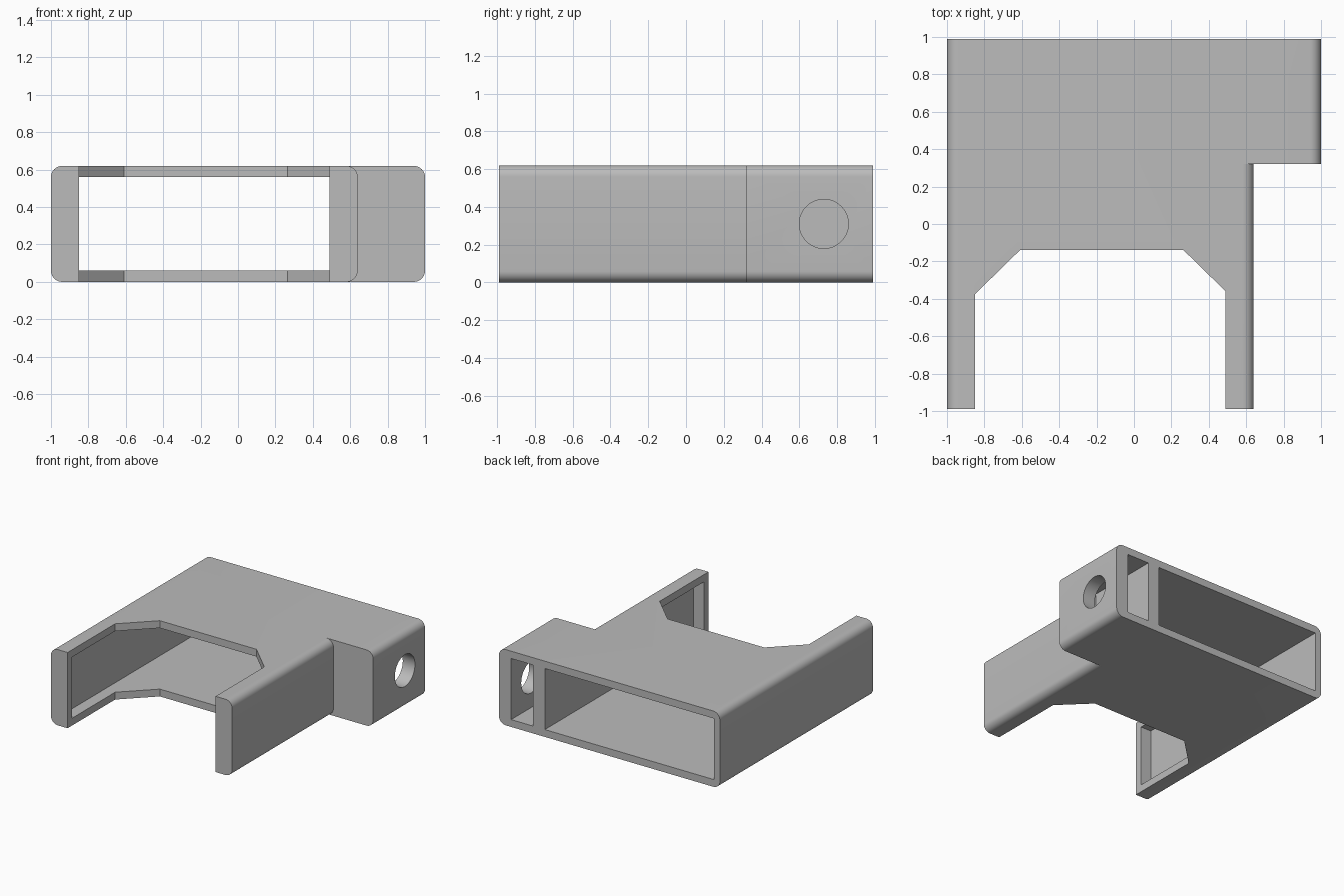
import bpy, bmesh, math
from mathutils import Vector

cube = bpy.data.objects.get("Cube")
if cube:
    bpy.data.objects.remove(cube, do_unlink=True)

# Single grey material
GREY = (0.5, 0.5, 0.5, 1)
mat = bpy.data.materials.new("plain_grey")
mat.use_nodes = True
mat.diffuse_color = GREY
mat.node_tree.nodes["Principled BSDF"].inputs["Base Color"].default_value = GREY

HEIGHT, BACK, FRONT, RADIUS = 0.62, 0.99, -0.99, 0.06
FLOOR, CEILING = 0.06, 0.56


def prism(name, points, direction):
    """Extrude a planar outline along a direction into a closed solid."""
    bm = bmesh.new()
    face = bm.faces.new([bm.verts.new(p) for p in points])
    made = bmesh.ops.extrude_face_region(bm, geom=[face])["geom"]
    verts = [g for g in made if isinstance(g, bmesh.types.BMVert)]
    bmesh.ops.translate(bm, verts=verts, vec=Vector(direction))
    bmesh.ops.recalc_face_normals(bm, faces=bm.faces)
    mesh = bpy.data.meshes.new(name)
    bm.to_mesh(mesh)
    bm.free()
    mesh.materials.append(mat)
    obj = bpy.data.objects.new(name, mesh)
    bpy.context.collection.objects.link(obj)
    return obj


def rounded_bar(name, x0, x1, y0, y1):
    """Bar along y whose long edges are rounded."""
    points = []
    corners = [(x1, HEIGHT, -1, -1), (x0, HEIGHT, 1, -1), (x0, 0, 1, 1), (x1, 0, -1, 1)]
    for i, (x, z, sx, sz) in enumerate(corners):
        for k in range(9):
            a = math.pi / 2 * (i + k / 8)
            points.append((x + RADIUS * (sx + math.cos(a)), y0,
                           z + RADIUS * (sz + math.sin(a))))
    return prism(name, points, (0, y1 - y0, 0))


def box(name, x0, x1, y0, y1, z0, z1):
    return prism(name, [(x0, y0, z0), (x1, y0, z0), (x1, y1, z0), (x0, y1, z0)],
                 (0, 0, z1 - z0))


def combine(target, tool, operation):
    """Apply a boolean and remove the tool object."""
    mod = target.modifiers.new("combine", 'BOOLEAN')
    mod.operation, mod.object, mod.solver = operation, tool, 'EXACT'
    tool.hide_render = True
    bpy.context.view_layer.objects.active = target
    bpy.ops.object.modifier_apply(modifier=mod.name)
    bpy.data.objects.remove(tool, do_unlink=True)


# Rounded sleeve with the side block joined on
body = rounded_bar("sleeve_body", -1, 0.64, FRONT, BACK)
combine(body, rounded_bar("side_block", 0, 1, 0.32, BACK), 'UNION')

# Main cavity, open at the back and stopping at the front lips
combine(body, box("main_cavity", -0.945, 0.585, -0.93, 1.2, FLOOR, CEILING), 'DIFFERENCE')

# Side pocket, open at the back
combine(body, box("side_pocket", 0.69, 0.89, 0.38, 1.2, FLOOR, CEILING), 'DIFFERENCE')

# Chamfered front notch leaving two arms
notch = [(-0.85, -1.2), (0.49, -1.2), (0.49, -0.36), (0.265, -0.14),
         (-0.61, -0.14), (-0.85, -0.375)]
combine(body, prism("front_notch", [(x, y, -0.2) for x, y in notch], (0, 0, 1)), 'DIFFERENCE')

# Round hole through the outer wall of the pocket
ring = [math.tau * i / 48 for i in range(48)]
hole = prism("side_hole", [(0.8, 0.73 + 0.13 * math.cos(a), 0.31 + 0.13 * math.sin(a))
                           for a in ring], (0.4, 0, 0))
combine(body, hole, 'DIFFERENCE')

# Smooth the rounded edges while keeping corners crisp
bpy.ops.object.select_all(action='DESELECT')
body.select_set(True)
bpy.context.view_layer.objects.active = body
bpy.ops.object.shade_smooth_by_angle(angle=math.radians(30))
